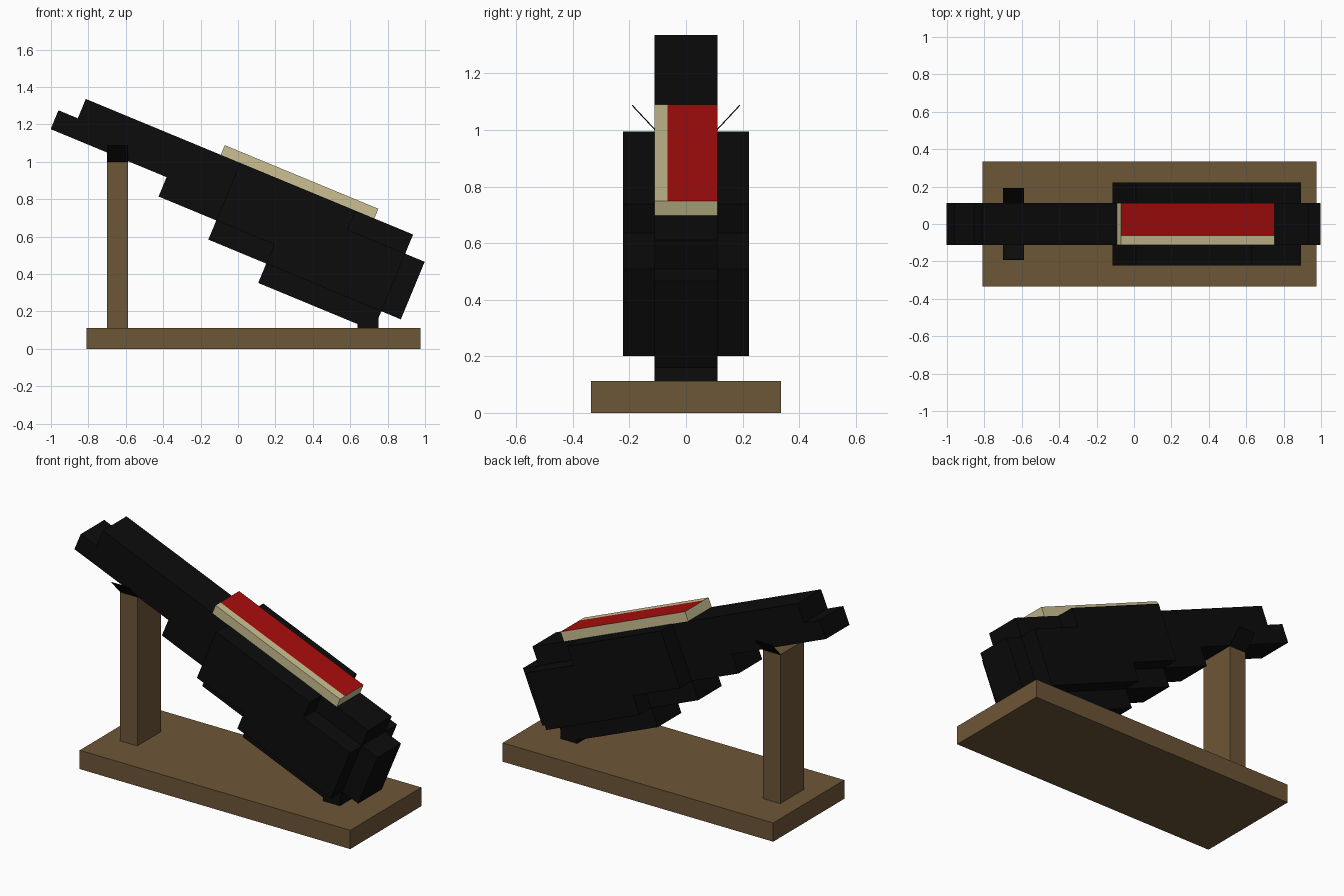
import bpy, bmesh, math
from mathutils import Matrix

if "Cube" in bpy.data.objects:
    bpy.data.objects.remove(bpy.data.objects["Cube"])

TILT = Matrix.Rotation(math.radians(22.5), 4, 'Y')   # nose-up slope of the keyed body


def material(name, rgb):
    m = bpy.data.materials.new(name)
    m.diffuse_color = (*rgb, 1)
    m.use_nodes = True
    m.node_tree.nodes["Principled BSDF"].inputs["Base Color"].default_value = m.diffuse_color
    return m


BLACK = material("black", (0.0035, 0.0035, 0.0035))
WOOD = material("brown wood", (0.152, 0.093, 0.038))
CREAM = material("cream", (0.60, 0.53, 0.29))
RED = material("red", (0.40, 0.004, 0.004))


def prism(name, profile, y0, y1, mat, tilted=False):
    """Extrude an x-z profile from y0 to y1."""
    bm = bmesh.new()
    face = bm.faces.new([bm.verts.new((x, y0, z)) for x, z in profile])
    ext = bmesh.ops.extrude_face_region(bm, geom=[face])
    verts = [v for v in ext["geom"] if isinstance(v, bmesh.types.BMVert)]
    bmesh.ops.translate(bm, verts=verts, vec=(0, y1 - y0, 0))
    bmesh.ops.recalc_face_normals(bm, faces=bm.faces)
    mesh = bpy.data.meshes.new(name)
    bm.to_mesh(mesh)
    bm.free()
    mesh.materials.append(mat)
    ob = bpy.data.objects.new(name, mesh)
    bpy.context.collection.objects.link(ob)
    if tilted:
        mesh.transform(TILT)
    return ob


def box(name, x0, x1, y0, y1, z0, z1, mat, tilted=False):
    return prism(name, [(x0, z0), (x1, z0), (x1, z1), (x0, z1)], y0, y1, mat, tilted)


# Wooden stand
box("base", -0.81, 0.975, -0.335, 0.335, 0, 0.112, WOOD)
box("post", -0.70, -0.587, -0.111, 0.111, 0.112, 1.0, WOOD)

# Flared cradle plates on top of the post
for side, sgn in (("front", -1), ("back", 1)):
    ob = box(side + "_cradle", -0.70, -0.587, -0.002, 0.002, 0, 0.12, BLACK)
    ob.data.transform(Matrix.Translation((0, sgn * 0.109, 1.0)) @
                      Matrix.Rotation(-sgn * math.radians(43), 4, 'X'))

# Foot holding the low end
box("foot", 0.64, 0.75, -0.111, 0.111, 0.112, 0.22, BLACK)

# Stepped central body
core = [(-1.375, 0.702), (-0.704, 0.702), (-0.704, 0.59), (-0.37, 0.59),
        (-0.37, 0.479), (-0.035, 0.479), (-0.035, 0.367), (0.631, 0.367),
        (0.631, 0.479), (0.744, 0.479), (0.744, 0.812), (0.631, 0.812),
        (0.631, 0.923), (-1.263, 0.923), (-1.263, 0.811), (-1.375, 0.811)]
prism("core_body", core, -0.111, 0.111, BLACK, True)

# Stepped side panels
panel = [(-0.37, 0.59), (-0.035, 0.59), (-0.035, 0.479), (0.631, 0.479),
         (0.631, 0.812), (0.298, 0.812), (0.298, 0.923), (-0.37, 0.923)]
for side, y in (("front", -0.222), ("back", 0.111)):
    prism(side + "_panel", panel, y, y + 0.111, BLACK, True)

# Cream slab whose top is mostly red
slab = box("slab", -0.482, 0.407, -0.111, 0.111, 0.923, 0.979, CREAM)
slab.data.materials.append(RED)
bm = bmesh.new()
bm.from_mesh(slab.data)
bmesh.ops.bisect_plane(bm, geom=bm.verts[:] + bm.edges[:] + bm.faces[:],
                       plane_co=(0, -0.065, 0), plane_no=(0, 1, 0))
bm.normal_update()
for f in bm.faces:
    f.material_index = int(f.normal.z > 0.9 and f.calc_center_median().y > -0.065)
bm.to_mesh(slab.data)
bm.free()
slab.data.transform(TILT)
